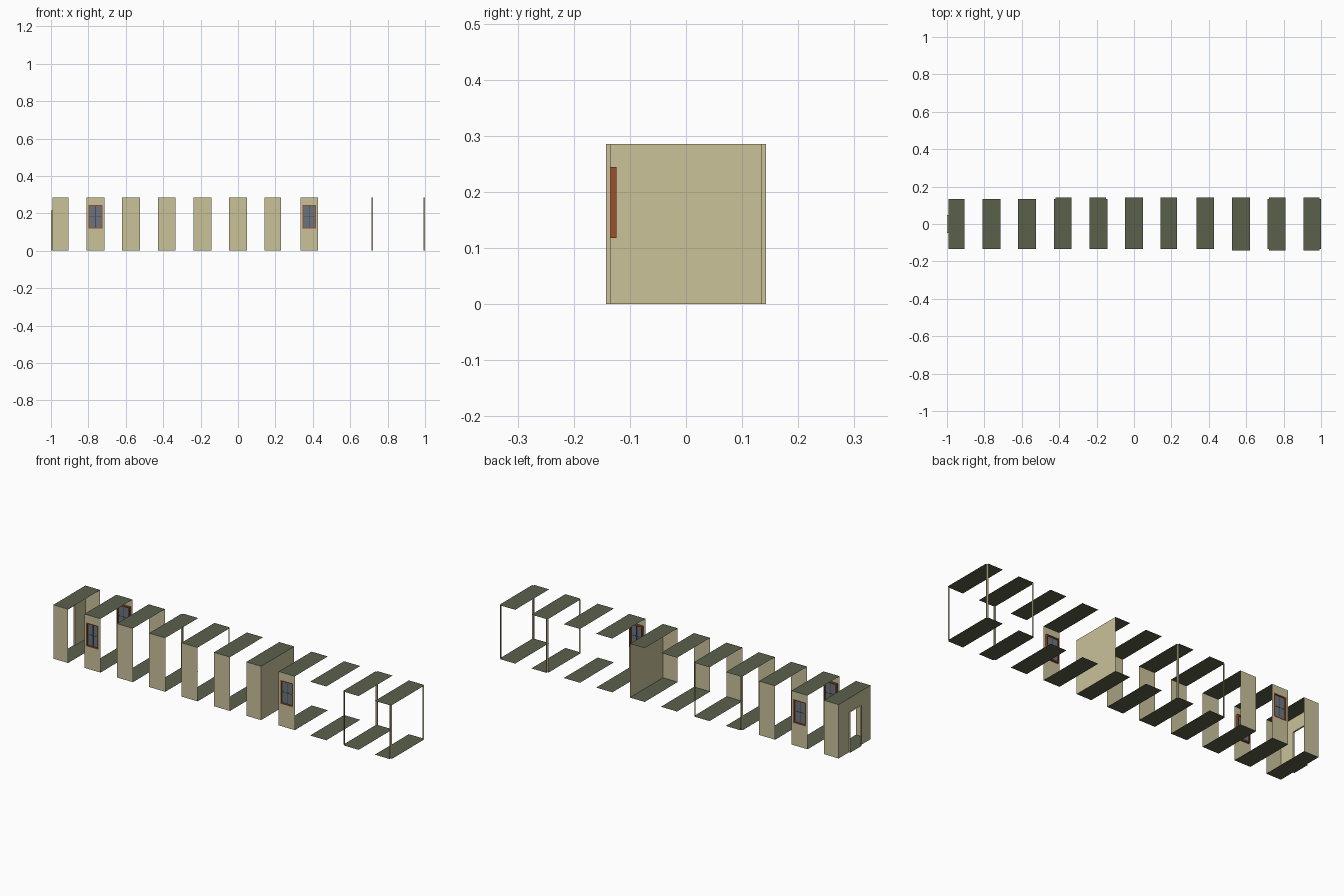
import bpy

if "Cube" in bpy.data.objects:
    bpy.data.objects.remove(bpy.data.objects["Cube"])

STEP, HALF = 0.1905, 0.0475      # module spacing, half module length
DEEP, WALL = 0.1425, 0.1345      # open edge and wall plane, measured in y
HIGH, T = 0.286, 0.008           # ceiling height, wall inset


def lin(c):
    c /= 255
    return c / 12.92 if c <= 0.04045 else ((c + 0.055) / 1.055) ** 2.4


def mat(name, r, g, b):
    m = bpy.data.materials.new(name)
    m.diffuse_color = (lin(r), lin(g), lin(b), 1)
    m.use_nodes = True
    m.node_tree.nodes["Principled BSDF"].inputs["Base Color"].default_value = m.diffuse_color
    return m


TAN = mat("tan_wall", 202, 194, 154)
GREEN = mat("dark_green_floor", 91, 96, 75)
BROWN = mat("rust_brown_frame", 156, 80, 46)
GLASS = mat("grey_glass", 108, 116, 124)
DARK = mat("dark_bars", 72, 76, 84)


def sheet(name, rects, material):
    """Flat panels; each rect is (axis, position, a0, a1, b0, b1, outward sign)."""
    verts, faces = [], []
    for axis, p, a0, a1, b0, b1, sign in rects:
        a0, a1 = sorted((a0, a1))
        b0, b1 = sorted((b0, b1))
        n = len(verts)
        for a, b in ((a0, b0), (a1, b0), (a1, b1), (a0, b1)):
            verts.append({'x': (p, a, b), 'y': (a, p, b), 'z': (a, b, p)}[axis])
        f = [n, n + 1, n + 2, n + 3]
        faces.append(f if (sign > 0) != (axis == 'y') else f[::-1])
    me = bpy.data.meshes.new(name)
    me.from_pydata(verts, [], faces)
    me.materials.append(material)
    ob = bpy.data.objects.new(name, me)
    bpy.context.collection.objects.link(ob)


def box(x0, x1, y0, y1, z0, z1):
    y0, y1 = sorted((y0, y1))
    return [('x', x0, y0, y1, z0, z1, -1), ('x', x1, y0, y1, z0, z1, 1),
            ('y', y0, x0, x1, z0, z1, -1), ('y', y1, x0, x1, z0, z1, 1),
            ('z', z0, x0, x1, y0, y1, -1), ('z', z1, x0, x1, y0, y1, 1)]


def pierced(axis, p, a0, a1, h0, h1, z0, z1, sign):
    """Wall panel with a rectangular hole h0..h1 by z0..z1."""
    r = [(axis, p, a0, h0, 0, HIGH, sign), (axis, p, h1, a1, 0, HIGH, sign),
         (axis, p, h0, h1, z1, HIGH, sign)]
    if z0 > 0:
        r.append((axis, p, h0, h1, 0, z0, sign))
    return r


def window(name, cx, s):
    w, z0, z1, f = 0.037, 0.118, 0.245, 0.006
    out, inn = s * WALL, s * (WALL - 0.011)
    l, r, zm = cx - w, cx + w, (z0 + z1) / 2
    sheet(name + "_frame", box(l, l + f, out, inn, z0, z1) + box(r - f, r, out, inn, z0, z1)
          + box(l + f, r - f, out, inn, z0, z0 + f) + box(l + f, r - f, out, inn, z1 - f, z1), BROWN)
    mid = s * (WALL - 0.0055)
    sheet(name + "_glass", [('y', mid, l + f, r - f, z0 + f, z1 - f, s)], GLASS)
    b0, b1, h = mid - 0.001, mid + 0.001, 0.0015
    sheet(name + "_bars", box(cx - h, cx + h, b0, b1, z0 + f, z1 - f)
          + box(l + f, r - f, b0, b1, zm - h, zm + h), DARK)


# front side, back side, end wall of each module from left to right
MODULES = [("wall", "wall", "door"), ("window", "window", ""), ("wall", "wall", ""),
           ("wall", "post_left", ""), ("wall", "post_right", ""), ("wall", "open", ""),
           ("wall", "open", "closed"), ("window", "open", ""), ("open", "open", ""),
           ("post_left", "post_left", ""), ("post_right", "post_right", "")]

for i, (front, back, end) in enumerate(MODULES):
    cx = (i - 5) * STEP
    x0 = cx - HALF + (T if end == "door" else 0)
    x1 = cx + HALF - (T if end == "closed" else 0)
    tag = f"module_{i + 1}"
    plan = [(x0, x1, -WALL, WALL)]          # floor and roof outline pieces
    walls = []
    for s, kind in ((-1, front), (1, back)):
        if kind == "wall":
            walls.append(('y', s * WALL, x0, x1, 0, HIGH, s))
        elif kind == "window":
            walls += pierced('y', s * WALL, x0, x1, cx - 0.037, cx + 0.037, 0.118, 0.245, s)
            window(f"{tag}_{'front' if s < 0 else 'back'}_window", cx, s)
        else:
            # open side: floor and roof reach out, stopping at a corner jamb
            a, b = x0, x1
            if kind == "post_left":
                a += T
                walls += [('y', s * WALL, x0, a, 0, HIGH, s), ('x', a, s * WALL, s * DEEP, 0, HIGH, 1)]
            elif kind == "post_right":
                b -= T
                walls += [('y', s * WALL, b, x1, 0, HIGH, s), ('x', b, s * WALL, s * DEEP, 0, HIGH, -1)]
            plan.append((a, b, s * WALL, s * DEEP))
    if end == "closed":
        walls.append(('x', x1, -WALL, DEEP, 0, HIGH, 1))
    if end == "door":
        # doorway with a shallow reveal and threshold
        d, top, xo = HALF, 0.214, cx - HALF
        walls += pierced('x', x0, -WALL, WALL, -d, d, 0, top, -1)
        walls += [('y', -d, xo, x0, 0, top, 1), ('y', d, xo, x0, 0, top, -1),
                  ('z', top, xo, x0, -d, d, -1)]
        plan.append((xo, x0, -d, d))
    if walls:
        sheet(tag + "_walls", walls, TAN)
    sheet(tag + "_floor", [('z', 0, *p, -1) for p in plan], GREEN)
    roof = plan[:-1] if end == "door" else plan
    sheet(tag + "_roof", [('z', HIGH, *p, 1) for p in roof], GREEN)
